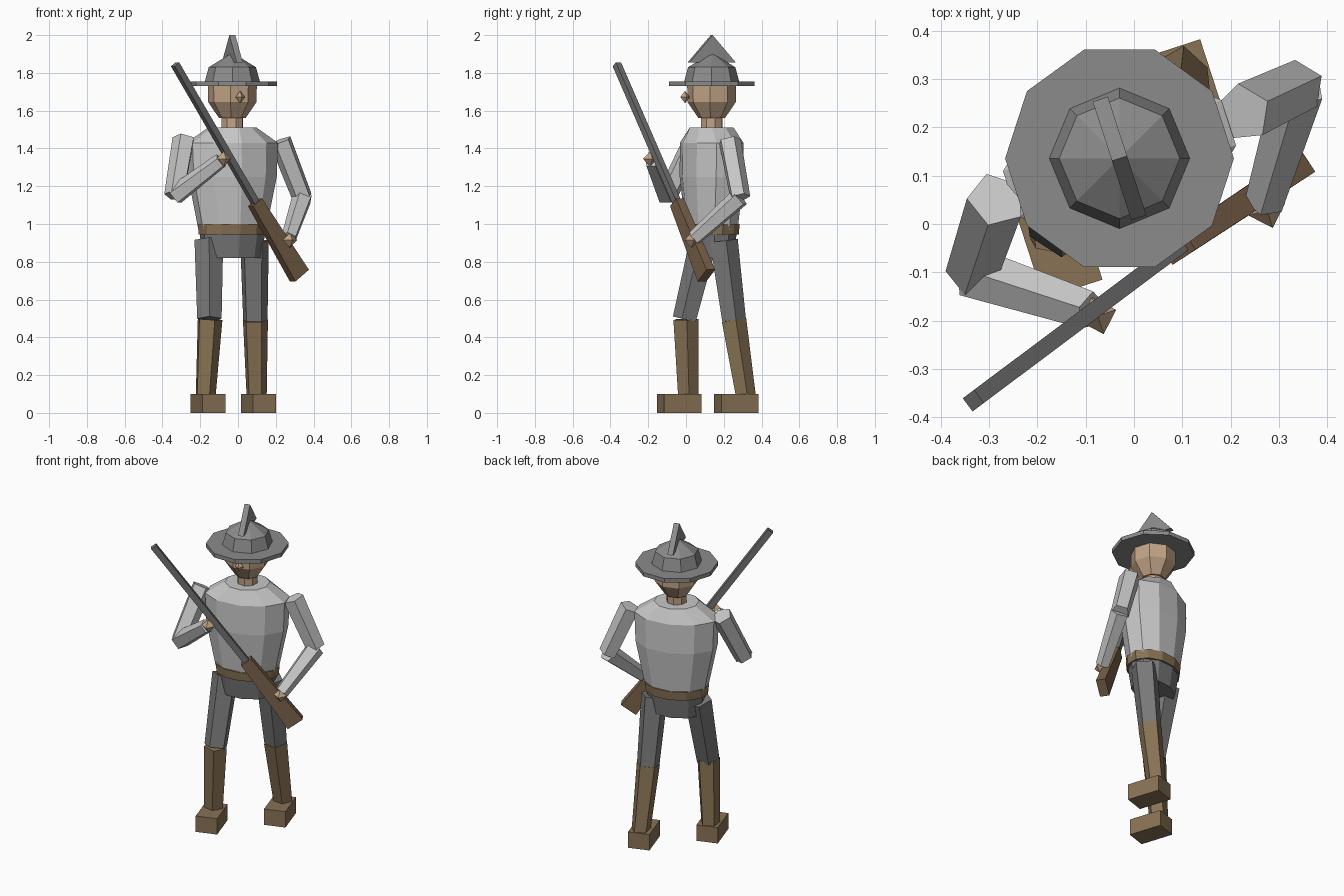
import bpy, bmesh, math
from mathutils import Vector, Matrix

if "Cube" in bpy.data.objects:
    bpy.data.objects.remove(bpy.data.objects["Cube"])

TURN = math.radians(18)              # the whole figure is turned a little
CENTRE = Vector((-0.03, 0.136, 0))


def material(name, rgb):
    m = bpy.data.materials.new(name)
    m.diffuse_color = (*rgb, 1)
    m.use_nodes = True
    m.node_tree.nodes["Principled BSDF"].inputs["Base Color"].default_value = m.diffuse_color
    return m


COAT = material("coat light grey", (0.58, 0.58, 0.58))
HAT = material("hat grey", (0.26, 0.26, 0.26))
TROUSERS = material("trouser grey", (0.19, 0.19, 0.19))
LEATHER = material("boot brown", (0.25, 0.17, 0.09))
SKIN = material("skin", (0.54, 0.37, 0.24))
WOOD = material("stock brown", (0.20, 0.125, 0.07))
STEEL = material("gun steel", (0.17, 0.17, 0.17))


def finish(name, bm, mat, matrix=Matrix.Identity(4)):
    bmesh.ops.recalc_face_normals(bm, faces=bm.faces)
    bm.transform(matrix)
    mesh = bpy.data.meshes.new(name)
    bm.to_mesh(mesh)
    bm.free()
    mesh.materials.append(mat)
    obj = bpy.data.objects.new(name, mesh)
    bpy.context.collection.objects.link(obj)
    return obj


def loft(name, rings, sides, mat, matrix, phase=0.0):
    """Stack of elliptical rings (z, rx, ry) with flat end caps."""
    bm = bmesh.new()
    loops = []
    for z, rx, ry in rings:
        angles = [phase + math.tau * i / sides for i in range(sides)]
        loops.append([bm.verts.new((rx * math.cos(a), ry * math.sin(a), z)) for a in angles])
    for lo, hi in zip(loops, loops[1:]):
        for i in range(sides):
            j = (i + 1) % sides
            bm.faces.new((lo[i], lo[j], hi[j], hi[i]))
    bm.faces.new(loops[0])
    bm.faces.new(loops[-1])
    return finish(name, bm, mat, matrix)


BODY = Matrix.Translation(CENTRE) @ Matrix.Rotation(TURN, 4, 'Z')


def body(name, rings, sides, mat, phase=0.0):
    return loft(name, rings, sides, mat, BODY, phase)


def limb(name, a, b, ra, rb, mat, sides=5):
    a, b = Vector(a), Vector(b)
    d = b - a
    rot = d.to_track_quat('Z', 'Y').to_matrix().to_4x4()
    return loft(name, [(0, ra, ra), (d.length, rb, rb)], sides, mat,
                Matrix.Translation(a) @ rot, math.pi / 2)


def diamond(name, centre, r, rz, mat):
    m = Matrix.Translation(centre) @ Matrix.Rotation(TURN, 4, 'Z') @ Matrix.Diagonal((r, r, rz, 1))
    bm = bmesh.new()
    bmesh.ops.create_uvsphere(bm, u_segments=4, v_segments=2, radius=1)
    return finish(name, bm, mat, m)


def beam(name, a, b, start, end, mat):
    """Tapered box from a to b; start and end are (thickness, height)."""
    a, b = Vector(a), Vector(b)
    d = (b - a).normalized()
    side = d.cross(Vector((0, 0, 1))).normalized()
    up = side.cross(d)
    bm = bmesh.new()
    for p, (w, h) in ((a, start), (b, end)):
        for sx in (-0.5, 0.5):
            for sy in (-0.5, 0.5):
                bm.verts.new(p + side * w * sx + up * h * sy)
    bmesh.ops.convex_hull(bm, input=bm.verts)
    bmesh.ops.dissolve_limit(bm, angle_limit=0.01, verts=bm.verts, edges=bm.edges)
    return finish(name, bm, mat)


# Trunk
body("torso", [(0.95, 0.18, 0.133), (1.25, 0.243, 0.163), (1.43, 0.25, 0.16),
               (1.51, 0.13, 0.12)], 10, COAT, math.pi / 10)
body("belt", [(0.945, 0.187, 0.139), (1.0, 0.193, 0.144)], 12, LEATHER)
body("pelvis", [(0.82, 0.158, 0.112), (0.95, 0.178, 0.13)], 10, TROUSERS, math.pi / 10)

# Head
body("neck", [(1.48, 0.06, 0.06), (1.60, 0.06, 0.06)], 8, SKIN)
body("head", [(1.56, 0.07, 0.07), (1.645, 0.128, 0.128), (1.73, 0.13, 0.13),
              (1.78, 0.09, 0.09)], 8, SKIN, math.pi / 8)
diamond("nose", (0.012, -0.005, 1.672), 0.026, 0.033, SKIN)

# Hat: brim, crown with conical top, thin crest
body("hat_brim", [(1.73, 0.237, 0.237), (1.755, 0.237, 0.237)], 10, HAT, -TURN)
body("hat_crown", [(1.75, 0.147, 0.147), (1.83, 0.125, 0.125), (1.905, 0.004, 0.004)],
     8, HAT, -TURN)
bm = bmesh.new()
for x in (-0.0165, 0.0165):
    for y, z in ((-0.129, 1.855), (0.129, 1.855), (0, 2.0)):
        bm.verts.new((x, y, z))
bmesh.ops.convex_hull(bm, input=bm.verts)
bmesh.ops.dissolve_limit(bm, angle_limit=0.01, verts=bm.verts, edges=bm.edges)
finish("hat_crest", bm, HAT, BODY)

# Legs: hip, knee, ankle and foot centre for each side
LEGS = {
    "right": ((-0.155, 0.10, 0.91), (-0.152, -0.003, 0.495), (-0.175, 0.01, 0.08), (-0.158, -0.037)),
    "left": ((0.085, 0.195, 0.91), (0.09, 0.25, 0.49), (0.097, 0.315, 0.08), (0.108, 0.265)),
}
for side, (hip, knee, ankle, foot) in LEGS.items():
    limb(side + "_thigh", hip, knee, 0.08, 0.068, TROUSERS)
    limb(side + "_boot_shaft", knee, ankle, 0.07, 0.056, LEATHER)
    bm = bmesh.new()
    bmesh.ops.create_cube(bm, size=1)
    finish(side + "_boot_foot", bm, LEATHER,
           Matrix.Translation((*foot, 0.05)) @ Matrix.Rotation(TURN, 4, 'Z')
           @ Matrix.Diagonal((0.128, 0.206, 0.1, 1)))

# Arms: shoulder, elbow, wrist and hand centre for each side
ARMS = {
    "right": ((-0.285, 0.05, 1.45), (-0.335, -0.10, 1.15), (-0.09, -0.18, 1.335), (-0.075, -0.19, 1.345)),
    "left": ((0.225, 0.23, 1.44), (0.342, 0.285, 1.14), (0.27, 0.045, 0.925), (0.275, 0.03, 0.915)),
}
for side, (shoulder, elbow, wrist, hand) in ARMS.items():
    limb(side + "_upper_arm", shoulder, elbow, 0.062, 0.056, COAT)
    limb(side + "_forearm", elbow, wrist, 0.056, 0.042, COAT)
    diamond(side + "_hand", hand, 0.04, 0.04, SKIN)

# Long gun held across the body
beam("gun_barrel", (0.10, -0.042, 1.10), (-0.333, -0.366, 1.845), (0.034, 0.036), (0.034, 0.036), STEEL)
beam("gun_stock", (0.09, -0.048, 1.115), (0.325, 0.108, 0.727), (0.05, 0.07), (0.055, 0.105), WOOD)
